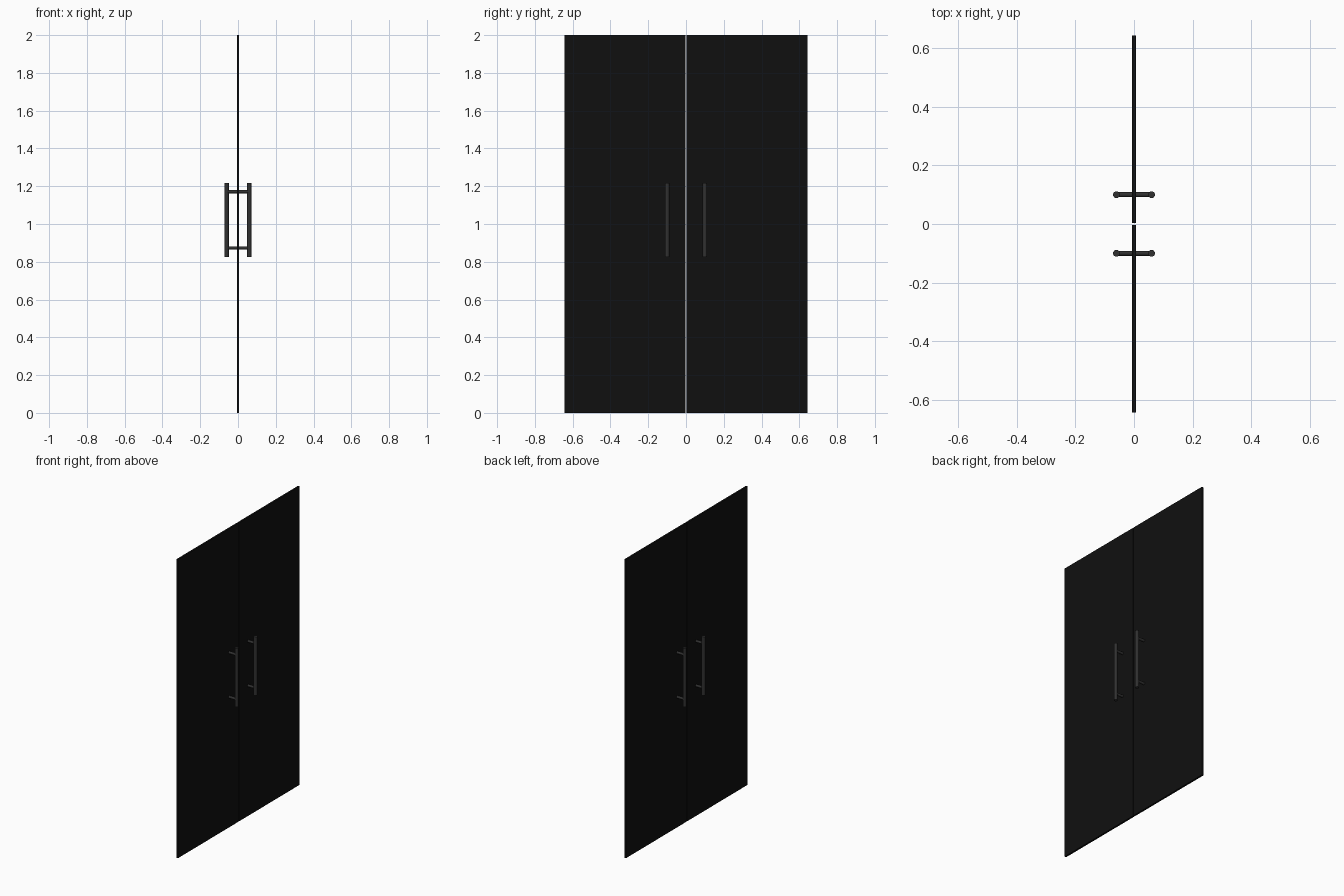
import bpy
from mathutils import Vector

if "Cube" in bpy.data.objects:
    bpy.data.objects.remove(bpy.data.objects["Cube"])

HALF_W, GAP, THICK, HEIGHT = 0.643, 0.006, 0.012, 2.0
BAR_X, BAR_R, POST_R = 0.06, 0.0115, 0.0085


def material(name, rgb):
    m = bpy.data.materials.new(name)
    m.diffuse_color = (*rgb, 1)
    m.use_nodes = True
    m.node_tree.nodes["Principled BSDF"].inputs["Base Color"].default_value = m.diffuse_color
    return m


panel_mat = material("black_glass", (0.005, 0.005, 0.005))
metal_mat = material("dark_metal", (0.03, 0.03, 0.03))


def rod(name, a, b, radius):
    a, b = Vector(a), Vector(b)
    bpy.ops.mesh.primitive_cylinder_add(
        vertices=32, radius=radius, depth=(b - a).length, location=(a + b) / 2,
        rotation=(b - a).to_track_quat('Z', 'Y').to_euler())
    o = bpy.context.object
    o.name = name
    o.data.materials.append(metal_mat)
    bpy.ops.object.shade_smooth_by_angle()


for side, s in (("left", -1), ("right", 1)):
    # Door leaf
    width = HALF_W - GAP / 2
    bpy.ops.mesh.primitive_cube_add(
        size=1, location=(0, s * (GAP / 2 + width / 2), HEIGHT / 2))
    leaf = bpy.context.object
    leaf.name = f"door_leaf_{side}"
    leaf.scale = (THICK, width, HEIGHT)
    bpy.ops.object.transform_apply(location=False, rotation=False, scale=True)
    leaf.data.materials.append(panel_mat)

    # Pull bars on both faces
    y = s * 0.1
    for face, x in (("inner", -BAR_X), ("outer", BAR_X)):
        rod(f"handle_bar_{side}_{face}", (x, y, 0.825), (x, y, 1.218), BAR_R)

    # Standoff posts passing through the leaf
    for level, z in (("lower", 0.873), ("upper", 1.171)):
        rod(f"handle_post_{side}_{level}", (-BAR_X, y, z), (BAR_X, y, z), POST_R)
